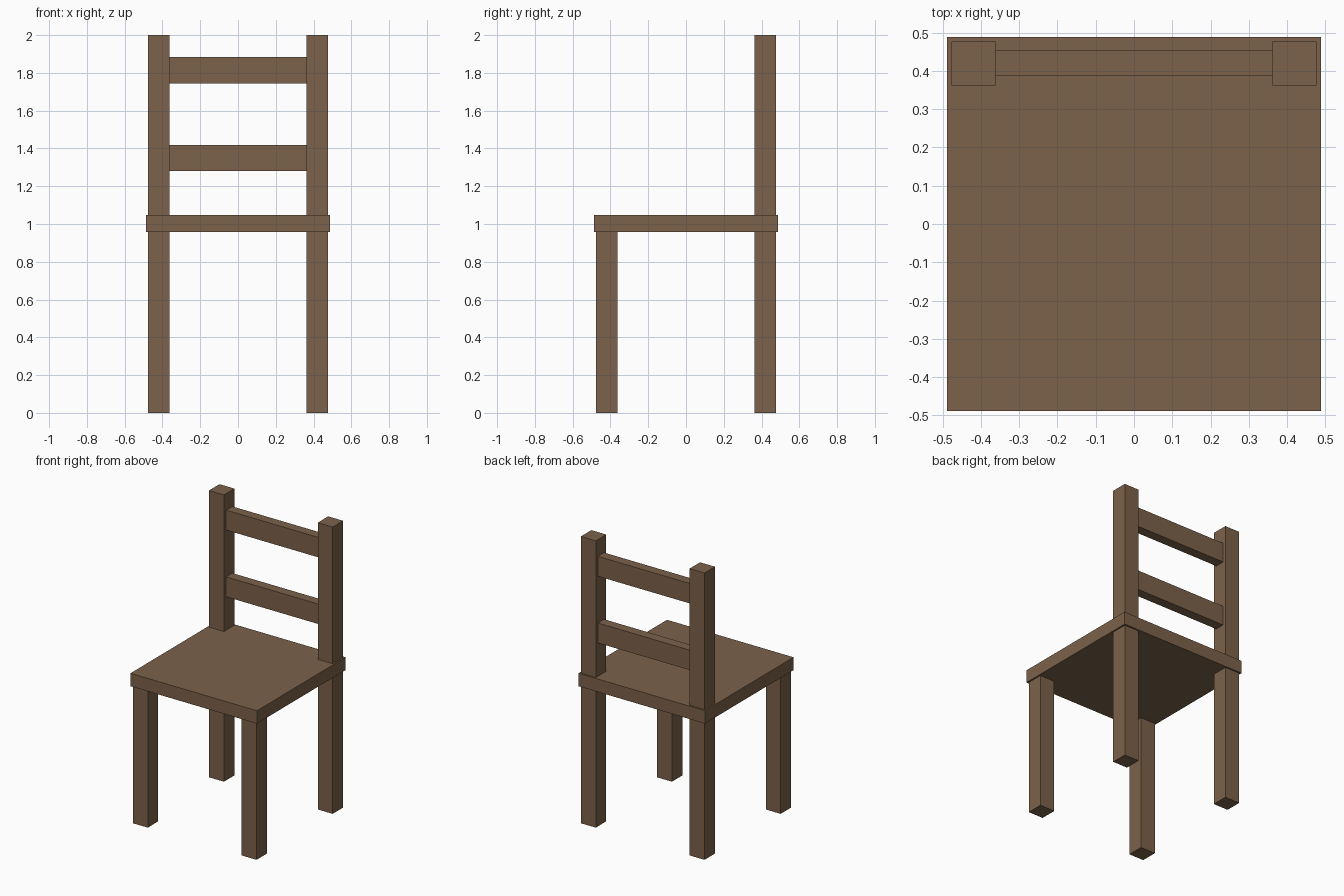
import bpy
import bmesh
from mathutils import Vector

if "Cube" in bpy.data.objects:
    bpy.data.objects.remove(bpy.data.objects["Cube"])

wood = bpy.data.materials.new("brown wood")
wood.diffuse_color = (0.20, 0.122, 0.069, 1)
wood.use_nodes = True
wood.node_tree.nodes["Principled BSDF"].inputs["Base Color"].default_value = wood.diffuse_color


def box(name, lo, hi):
    """Axis-aligned block spanning two opposite corners."""
    lo, hi = Vector(lo), Vector(hi)
    bm = bmesh.new()
    bmesh.ops.create_cube(bm, size=1)
    for v in bm.verts:
        v.co = (lo + hi) / 2 + v.co * (hi - lo)
    mesh = bpy.data.meshes.new(name)
    bm.to_mesh(mesh)
    bm.free()
    mesh.materials.append(wood)
    obj = bpy.data.objects.new(name, mesh)
    bpy.context.collection.objects.link(obj)
    return obj


INNER, OUTER = 0.362, 0.477         # leg faces, measured from the centre
SEAT_BOTTOM, SEAT_TOP = 0.957, 1.047
SEAT_HALF = 0.488

# Seat slab
box("seat", (-SEAT_HALF, -SEAT_HALF, SEAT_BOTTOM), (SEAT_HALF, SEAT_HALF, SEAT_TOP))

# Legs, and the back posts that continue above the seat
for side, x0, x1 in (("left", -OUTER, -INNER), ("right", INNER, OUTER)):
    box(f"front_leg_{side}", (x0, -OUTER, 0), (x1, -INNER, SEAT_BOTTOM))
    box(f"back_leg_{side}", (x0, INNER, 0), (x1, OUTER, SEAT_BOTTOM))
    box(f"back_post_{side}", (x0, INNER, SEAT_TOP), (x1, OUTER, 2))

# Backrest rails between the posts
for name, z in (("lower_rail", 1.28), ("upper_rail", 1.745)):
    box(name, (-INNER, 0.387, z), (INNER, 0.455, z + 0.139))
